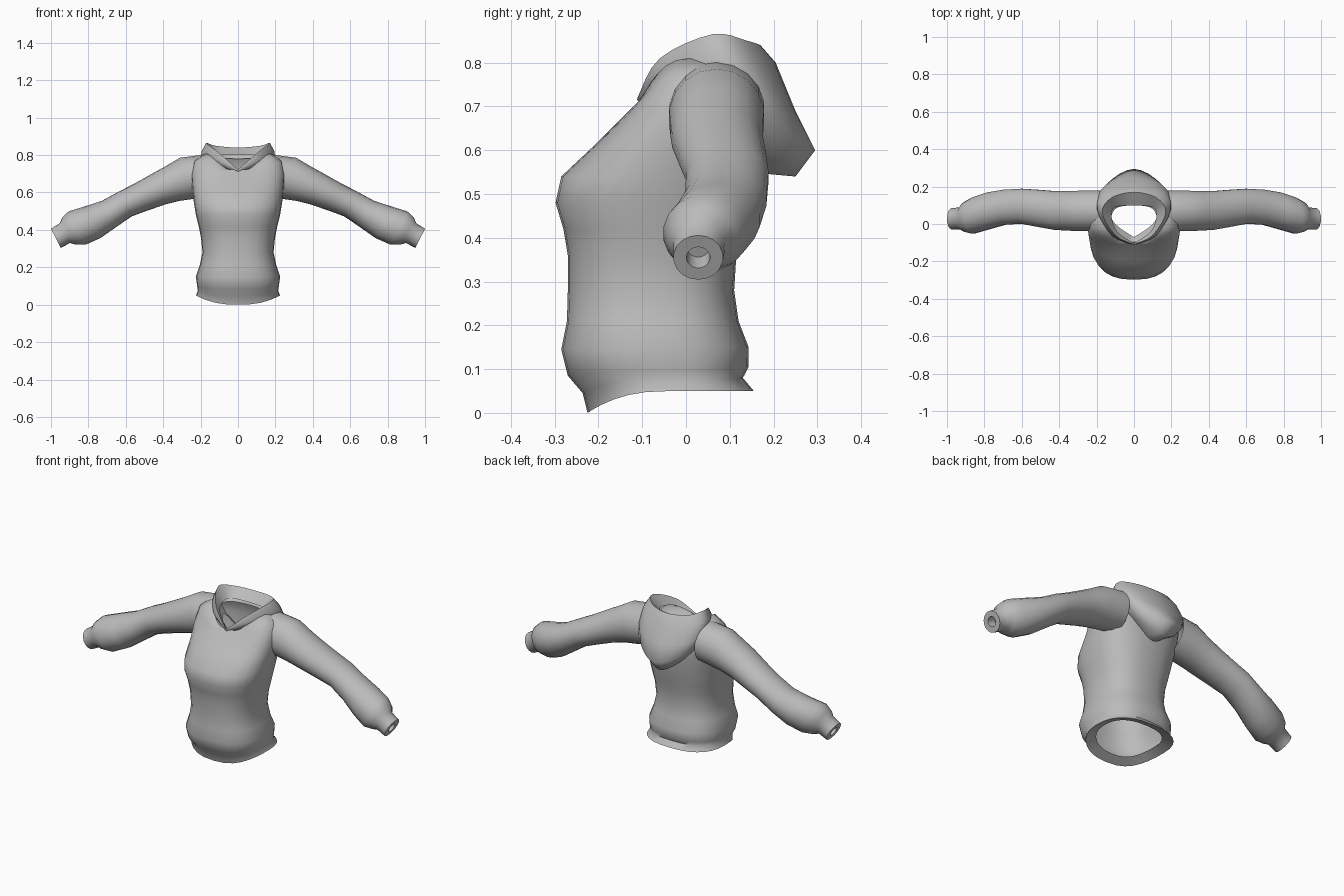
import bpy
import bmesh
from math import sin, cos, radians, pi
from mathutils import Vector

cube = bpy.data.objects.get("Cube")
if cube:
    bpy.data.objects.remove(cube, do_unlink=True)

# Single grey fabric
fabric = bpy.data.materials.new("grey_fabric")
fabric.use_nodes = True
GREY = (0.5, 0.5, 0.5, 1)
fabric.diffuse_color = GREY
fabric.node_tree.nodes["Principled BSDF"].inputs["Base Color"].default_value = GREY


def loft(name, rings, cap_end=False, sharp=65):
    """Skin a list of closed rings into one smooth shaded shell."""
    bm = bmesh.new()
    loops = [[bm.verts.new(p) for p in ring] for ring in rings]
    for low, high in zip(loops, loops[1:]):
        for i in range(len(low)):
            j = (i + 1) % len(low)
            bm.faces.new((low[i], low[j], high[j], high[i]))
    if cap_end:
        bm.faces.new(loops[-1])
    bmesh.ops.remove_doubles(bm, verts=bm.verts, dist=0.0005)
    bmesh.ops.recalc_face_normals(bm, faces=bm.faces)
    mesh = bpy.data.meshes.new(name)
    bm.to_mesh(mesh)
    bm.free()
    mesh.materials.append(fabric)
    mesh.shade_smooth()
    mesh.set_sharp_from_angle(angle=radians(sharp))
    obj = bpy.data.objects.new(name, mesh)
    bpy.context.collection.objects.link(obj)
    return obj


def signed_power(value, power):
    return abs(value) ** power * (1 if value >= 0 else -1)


def body_ring(z_front, z_side, z_back, width, y_front, y_back, count=28):
    """Rounded-box ring whose height differs at front, side and back."""
    ring = []
    for i in range(count):
        c, s = cos(2 * pi * i / count), sin(2 * pi * i / count)
        z_end = z_back if s > 0 else z_front
        y = (y_front + y_back) / 2 + (y_back - y_front) / 2 * signed_power(s, 0.8)
        ring.append((width * signed_power(c, 0.8), y, z_side + (z_end - z_side) * s * s))
    return ring


def sleeve_ring(side, x, z, y, radius, depth, tilt, count=18):
    """Oval ring standing across a sleeve that slopes down by tilt degrees."""
    t = radians(tilt)
    ring = []
    for i in range(count):
        a = 2 * pi * i / count
        up = radius * cos(a)
        ring.append((side * (x + up * sin(t)), y + depth * sin(a), z + up * cos(t)))
    return ring


def hood_ring(points, steps=4):
    """Smooth half curve from front to back, mirrored into a closed ring."""
    pts = [Vector(p) for p in points]
    behind = Vector((-pts[-2].x, pts[-2].y, pts[-2].z))
    pts = [pts[0]] + pts + [behind]
    half = []
    for a, b, c, d in zip(pts, pts[1:], pts[2:], pts[3:]):
        for k in range(steps):
            t = k / steps
            half.append(0.5 * (2 * b + (c - a) * t + (2 * a - 5 * b + 4 * c - d) * t ** 2
                               + (3 * b - a - 3 * c + d) * t ** 3))
    half.append(pts[-2])
    return half + [Vector((-p.x, p.y, p.z)) for p in half[-2:0:-1]]


# Torso: hem lip, hem, waist, chest, shoulders, neckline
torso_rows = [
    (.03, .07, .07, .17, -.18, .10),
    (.00, .05, .05, .225, -.225, .155),
    (.045, .075, .08, .215, -.236, .13),
    (.085, .095, .105, .218, -.27, .143),
    (.145, .15, .15, .225, -.285, .143),
    (.21, .21, .21, .205, -.272, .12),
    (.28, .28, .28, .19, -.27, .11),
    (.36, .36, .36, .198, -.27, .115),
    (.42, .42, .42, .21, -.28, .13),
    (.48, .48, .48, .225, -.298, .14),
    (.54, .54, .54, .235, -.285, .15),
    (.62, .62, .62, .245, -.20, .155),
    (.67, .70, .70, .25, -.15, .155),
    (.71, .77, .76, .235, -.11, .145),
    (.72, .81, .80, .17, -.10, .12),
    (.715, .79, .78, .125, -.095, .11),
]
loft("torso", [body_ring(*row) for row in torso_rows])

# Sleeves: shoulder, elbow, gathered forearm, cuff with a recessed opening
sleeve_rows = [
    (.18, .69, .07, .112, .11, 3),
    (.28, .675, .07, .115, .11, 15),
    (.35, .648, .07, .10, .107, 21),
    (.42, .62, .072, .09, .105, 24),
    (.52, .575, .085, .08, .10, 25),
    (.60, .54, .095, .075, .095, 26),
    (.69, .485, .09, .08, .095, 28),
    (.78, .44, .07, .095, .10, 28),
    (.86, .41, .045, .10, .098, 27),
    (.905, .393, .038, .08, .08, 27),
    (.925, .383, .03, .06, .06, 27),
    (.974, .355, .028, .057, .057, 27),
    (.974, .355, .028, .027, .027, 27),
    (.93, .378, .028, .025, .025, 27),
]
for name, side in (("left_sleeve", 1), ("right_sleeve", -1)):
    loft(name, [sleeve_ring(side, *row) for row in sleeve_rows], cap_end=True)

# Hood: neckline, crest, outer bulge, hanging back, tucked underside
hood_rows = [
    [(0, -.105, .72), (.09, -.04, .78), (.12, .04, .80), (.10, .09, .80), (0, .10, .80)],
    [(0, -.11, .722), (.10, -.06, .81), (.17, .06, .865), (.12, .14, .85), (0, .17, .84)],
    [(0, -.112, .715), (.115, -.065, .78), (.195, .07, .82), (.15, .16, .81), (0, .205, .80)],
    [(0, -.10, .705), (.12, -.05, .755), (.20, .09, .77), (.16, .20, .72), (0, .25, .69)],
    [(0, -.09, .70), (.12, -.02, .74), (.185, .11, .73), (.14, .22, .65), (0, .295, .60)],
    [(0, -.08, .69), (.11, 0, .72), (.17, .12, .69), (.10, .20, .59), (0, .25, .54)],
    [(0, -.07, .69), (.10, 0, .71), (.15, .10, .69), (.08, .14, .60), (0, .14, .55)],
]
loft("hood", [hood_ring(row) for row in hood_rows], sharp=75)
